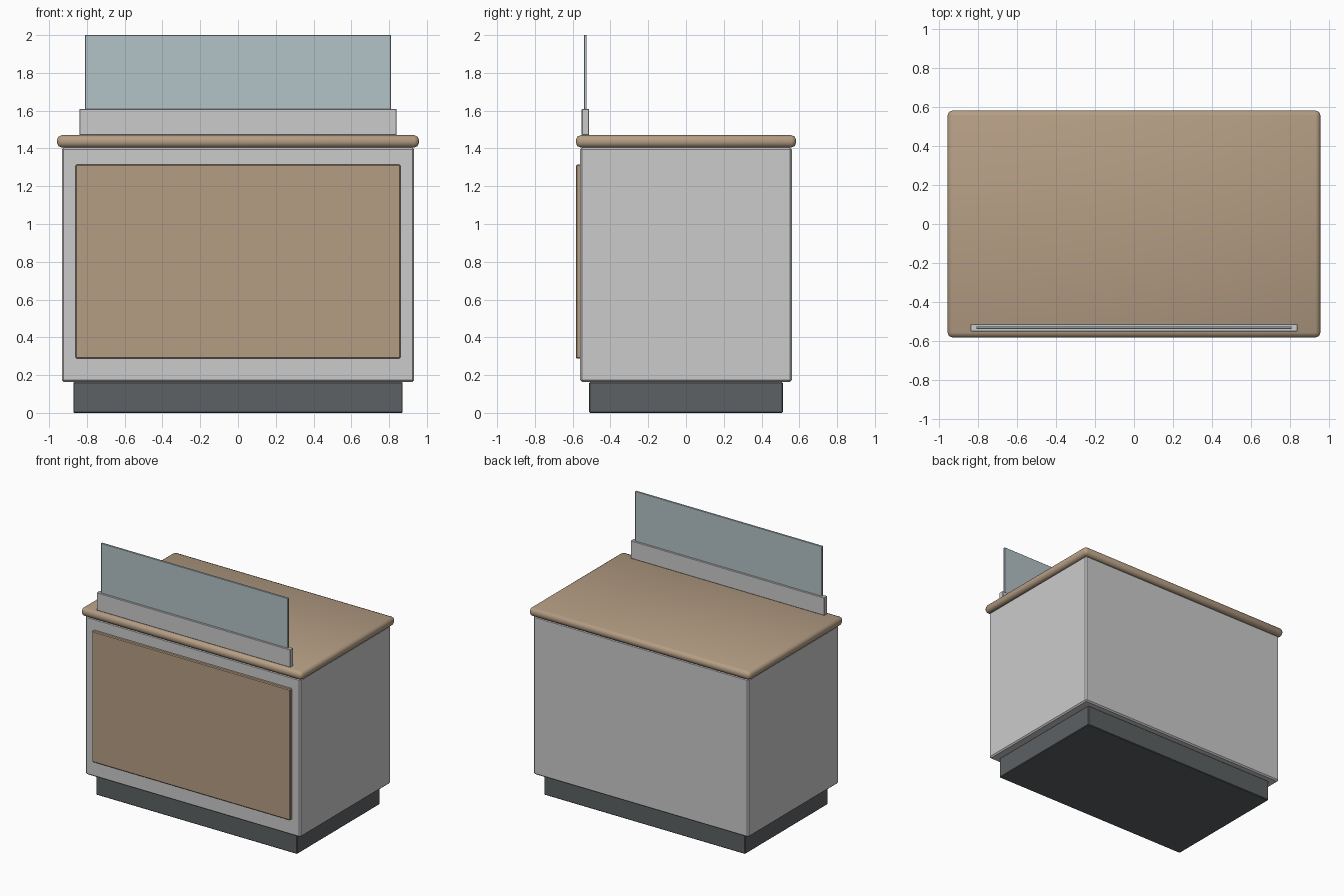
import bpy, bmesh

if "Cube" in bpy.data.objects:
    bpy.data.objects.remove(bpy.data.objects["Cube"])


def material(name, rgba):
    m = bpy.data.materials.new(name)
    m.diffuse_color = rgba
    m.use_nodes = True
    m.node_tree.nodes["Principled BSDF"].inputs["Base Color"].default_value = m.diffuse_color
    return m


def box(name, x, y, z, mat=None, bevel=0.0, segments=1):
    """Bevelled box from (min, max) ranges."""
    bm = bmesh.new()
    bmesh.ops.create_cube(bm, size=1)
    for v in bm.verts:
        v.co = [r[0] if c < 0 else r[1] for c, r in zip(v.co, (x, y, z))]
    if bevel:
        bmesh.ops.bevel(bm, geom=bm.edges[:], offset=bevel, segments=segments,
                        profile=0.5, affect='EDGES')
    mesh = bpy.data.meshes.new(name)
    bm.to_mesh(mesh)
    bm.free()
    ob = bpy.data.objects.new(name, mesh)
    bpy.context.collection.objects.link(ob)
    if mat:
        mesh.materials.append(mat)
    return ob


wood = material("wood", (0.46, 0.34, 0.23, 1))
dark = material("dark_plinth", (0.11, 0.12, 0.125, 1))
glass = material("glass", (0.45, 0.54, 0.57, 1))
metal = material("metal", (0.54, 0.54, 0.56, 1))

# Recessed plinth and cabinet body
box("plinth", (-0.872, 0.872), (-0.513, 0.513), (0, 0.163), dark, 0.005)
box("cabinet_body", (-0.933, 0.933), (-0.56, 0.56), (0.163, 1.405), None, 0.01)

# Raised panel on the front
box("front_panel", (-0.86, 0.86), (-0.583, -0.55), (0.287, 1.315), wood, 0.006)

# Rounded countertop, smooth shaded with its large faces split to the centre
top = box("countertop", (-0.958, 0.958), (-0.583, 0.583), (1.405, 1.47), wood, 0.025, 2)
bm = bmesh.new()
bm.from_mesh(top.data)
bmesh.ops.poke(bm, faces=[f for f in bm.faces if f.calc_area() > 1])
for f in bm.faces:
    f.smooth = True
bm.to_mesh(top.data)
bm.free()

# Screen rail and upright glass along the front edge
box("screen_rail", (-0.84, 0.84), (-0.552, -0.514), (1.47, 1.61), metal, 0.003)
box("glass_screen", (-0.81, 0.81), (-0.540, -0.526), (1.59, 2.0), glass, 0.002)
